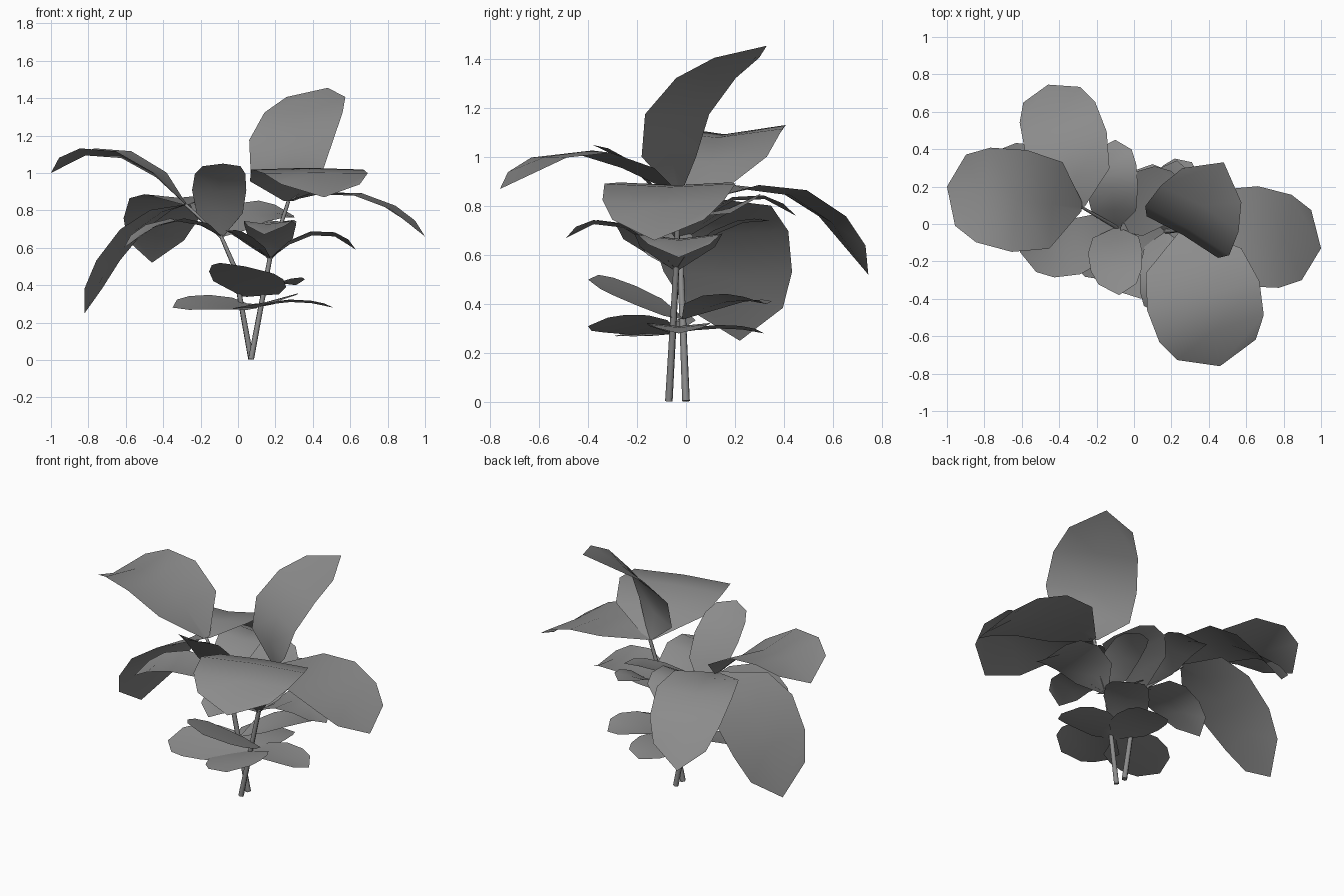
import bpy, bmesh
from mathutils import Vector

if "Cube" in bpy.data.objects:
    bpy.data.objects.remove(bpy.data.objects["Cube"])

# along a leaf: (midrib position, edge position, fraction of full half width)
PROFILE = [(0, 0, .08), (.2, .2, .85), (.45, .45, 1), (.72, .7, .93), (1, .87, .7)]

green_grey = bpy.data.materials.new("plant_grey")
green_grey.diffuse_color = (.26, .26, .26, 1)
green_grey.use_nodes = True
green_grey.node_tree.nodes["Principled BSDF"].inputs["Base Color"].default_value = green_grey.diffuse_color


def curve_point(a, m, b, t):
    """Parabola through a (t=0), m (t=0.5) and b (t=1)."""
    return a * (2 * (t - .5) * (t - 1)) + m * (4 * t * (1 - t)) + b * (2 * t * (t - .5))


def leaf(name, base, mid, tip, half, fold, tilt=0):
    """Bent sheet with a midrib; edges lifted by fold, rolled sideways by tilt."""
    a, m, b = Vector(base), Vector(mid), Vector(tip)
    head = b - a
    side = Vector((head.y, -head.x, 0)).normalized()
    side = (side + Vector((0, 0, tilt))).normalized()
    bm = bmesh.new()
    rows = []
    for t, te, w in PROFILE:
        p, e = curve_point(a, m, b, t), curve_point(a, m, b, te)
        tangent = curve_point(a, m, b, te + .01) - curve_point(a, m, b, te - .01)
        e += side.cross(tangent).normalized() * w * half * fold
        rows.append([bm.verts.new(q) for q in (e - side * w * half, p, e + side * w * half)])
    for r, s in zip(rows, rows[1:]):
        for i in (0, 1):
            bm.faces.new((r[i], r[i + 1], s[i + 1], s[i]))
    mesh = bpy.data.meshes.new(name)
    bm.to_mesh(mesh)
    bm.free()
    mesh.materials.append(green_grey)
    obj = bpy.data.objects.new(name, mesh)
    bpy.context.collection.objects.link(obj)
    bpy.ops.object.select_all(action='DESELECT')
    obj.select_set(True)
    bpy.context.view_layer.objects.active = obj
    bpy.ops.object.shade_smooth_by_angle(angle=1.0)


def stem(name, points, r0, r1):
    """Tapered tube along a few points."""
    curve = bpy.data.curves.new(name, 'CURVE')
    curve.dimensions = '3D'
    curve.bevel_depth = 1
    curve.bevel_resolution = 1
    curve.use_fill_caps = True
    sp = curve.splines.new('POLY')
    sp.points.add(len(points) - 1)
    for i, p in enumerate(points):
        sp.points[i].co = (*p, 1)
        sp.points[i].radius = r0 + (r1 - r0) * i / (len(points) - 1)
    curve.materials.append(green_grey)
    obj = bpy.data.objects.new(name, curve)
    bpy.context.collection.objects.link(obj)


def whorl(name, base, leaves):
    for i, params in enumerate(leaves):
        leaf(f"{name}_leaf_{i + 1}", base, *params)


# two crossing stems
stem("left_stem", [(.07, 0, .004), (-.02, -.02, .5), (-.09, -.02, .66), (-.28, .09, .83)], .016, .008)
stem("right_stem", [(.07, -.07, .004), (.17, -.04, .54), (.27, -.03, .85)], .016, .01)

# large leaves at the top of the left stem: (mid, tip, half width, fold, tilt)
whorl("top_left", (-.28, .09, .83), [
    ((-.66, .13, 1.09), (-1.0, .2, 1.0), .275, .14),
    ((-.37, .46, .83), (-.46, .745, .52), .225, .1),
    ((-.58, .14, .66), (-.82, .22, .25), .29, .05)])

# large leaves at the top of the right stem
whorl("top_right", (.27, -.03, .85), [
    ((.3, -.01, 1.2), (.48, .33, 1.455), .26, .05),
    ((.66, -.07, .87), (1.0, -.13, .66), .27, .05),
    ((.38, -.42, 1.03), (.46, -.76, .87), .31, -.03)])

# middle leaves on the left stem
whorl("middle_left", (-.09, -.02, .66), [
    ((-.1, -.18, .92), (-.08, -.38, 1.05), .145, .08),
    ((-.12, .22, .83), (-.1, .45, .76), .14, .1),
    ((-.35, -.13, .74), (-.61, -.15, .6), .15, .1),
    ((.1, .15, .78), (.3, .18, .77), .17, .1, -.3)])

# middle leaves on the right stem
whorl("middle_right", (.17, -.04, .54), [
    ((.17, -.28, .72), (.14, -.49, .67), .14, .12),
    ((.42, -.03, .67), (.63, -.03, .59), .18, .12),
    ((.2, .15, .7), (.23, .34, .74), .11, .1),
    ((.02, -.08, .65), (-.06, -.12, .69), .13, .1)])

# small leaves low on both stems
whorl("low_left", (.03, -.01, .34), [
    ((.05, -.22, .43), (.04, -.4, .5), .21, .05, .2),
    ((.2, .17, .41), (.31, .33, .4), .13, .12, .1)])
whorl("low_right", (.1, -.05, .28), [
    ((.3, -.03, .31), (.51, -.03, .28), .13, .1),
    ((-.13, -.13, .3), (-.35, -.19, .28), .16, .06, .25),
    ((.15, -.22, .31), (.2, -.4, .31), .18, .04, -.22),
    ((.08, .15, .3), (.1, .32, .28), .15, .1)])
